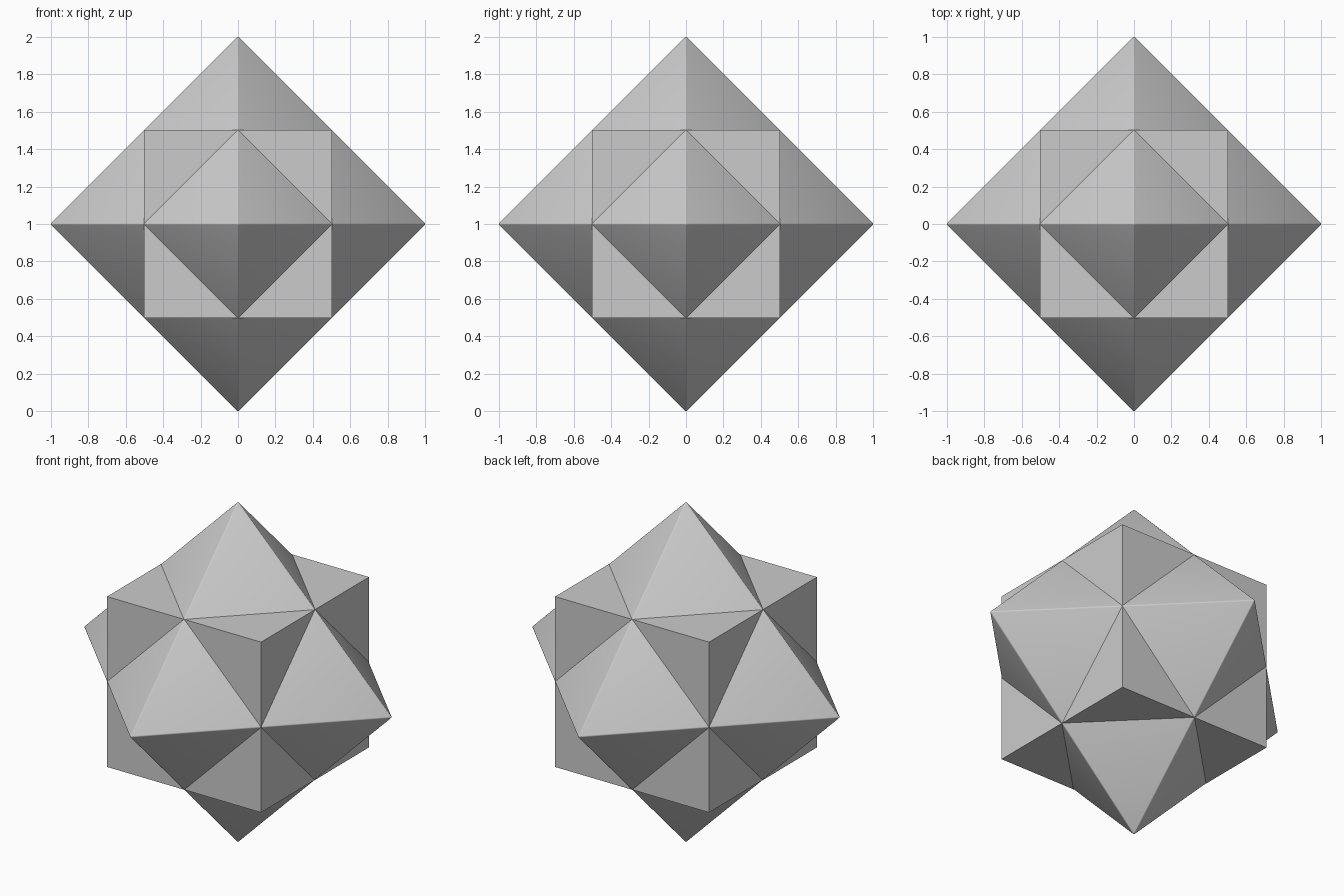
import bpy, bmesh
from mathutils import Vector

if "Cube" in bpy.data.objects:
    bpy.data.objects.remove(bpy.data.objects["Cube"])

CENTRE = Vector((0, 0, 1))


def add_object(name, bm):
    mesh = bpy.data.meshes.new(name)
    bm.to_mesh(mesh)
    bm.free()
    obj = bpy.data.objects.new(name, mesh)
    obj.location = CENTRE
    bpy.context.collection.objects.link(obj)
    return obj


# Octahedron: hull of the six axis points, edges very slightly rounded
bm = bmesh.new()
for axis in range(3):
    for sign in (-1, 1):
        p = Vector()
        p[axis] = sign * 1.007
        bm.verts.new(p)
bmesh.ops.convex_hull(bm, input=bm.verts[:])
bmesh.ops.bevel(bm, geom=bm.edges[:], offset=0.006, segments=3,
                profile=0.5, affect='EDGES')
reach = max(v.co.x for v in bm.verts)
bmesh.ops.scale(bm, vec=Vector((1, 1, 1)) / reach, verts=bm.verts[:])
bmesh.ops.recalc_face_normals(bm, faces=bm.faces[:])
octahedron = add_object("octahedron", bm)
bpy.context.view_layer.objects.active = octahedron
octahedron.select_set(True)
bpy.ops.object.shade_smooth_by_angle()

# Cube: its edges cross the octahedron edges at their midpoints
bm = bmesh.new()
bmesh.ops.create_cube(bm, size=1.006)
add_object("cube", bm)
